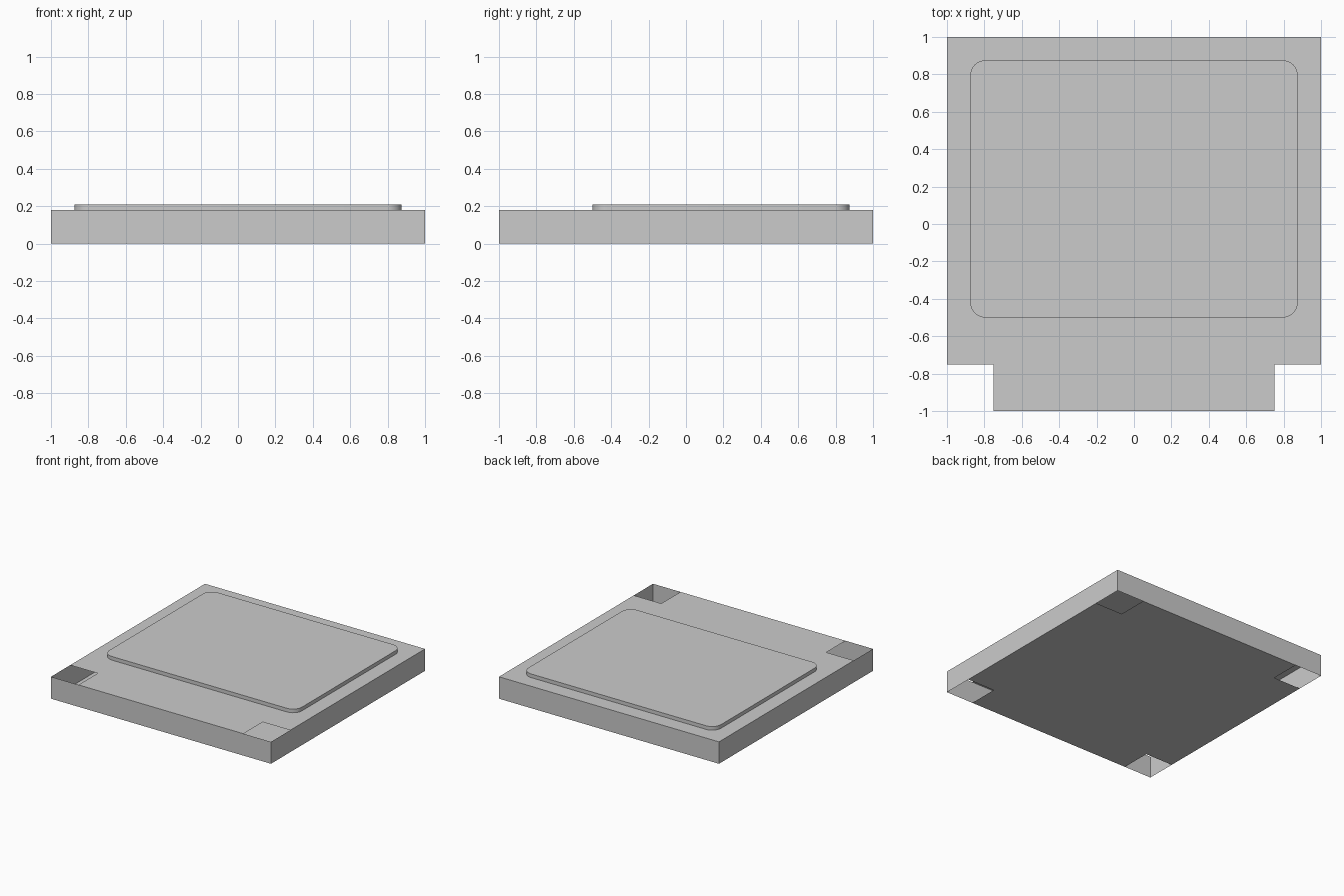
import bpy, bmesh
from math import sin, cos, pi

if "Cube" in bpy.data.objects:
    bpy.data.objects.remove(bpy.data.objects["Cube"])

H, PAD_TOP = 0.18, 0.21      # tray top and raised panel top
N = 0.75                     # inner edge of the corner cut-outs


def make_object(name, bm):
    mesh = bpy.data.meshes.new(name)
    bm.to_mesh(mesh)
    bm.free()
    obj = bpy.data.objects.new(name, mesh)
    bpy.context.collection.objects.link(obj)
    return obj


def face(bm, points):
    return bm.faces.new([bm.verts.new(p) for p in points])


def sheet(name, outline, z, up=True):
    bm = bmesh.new()
    f = face(bm, [(x, y, z) for x, y in outline])
    f.normal_update()
    if (f.normal.z > 0) != up:
        f.normal_flip()
    return make_object(name, bm)


# Thin outer walls of the hollow tray
bm = bmesh.new()
corners = [(-1, -1), (1, -1), (1, 1), (-1, 1)]
for a, b in zip(corners, corners[1:] + corners[:1]):
    face(bm, [(*a, 0), (*b, 0), (*b, H), (*a, H)])
bmesh.ops.remove_doubles(bm, verts=bm.verts, dist=1e-5)
make_object("side_walls", bm)

# Top sheet: open at the two front corners
sheet("top_sheet", [(-N, -1), (N, -1), (N, -N), (1, -N),
                    (1, 1), (-1, 1), (-1, -N), (-N, -N)], H)

# Bottom sheet: open at all four corners
sheet("bottom_sheet", [(-N, -1), (N, -1), (N, -N), (1, -N), (1, N), (N, N),
                       (N, 1), (-N, 1), (-N, N), (-1, N), (-1, -N), (-N, -N)],
      0, up=False)

# Raised panel with rounded corners
R, SEG = 0.08, 8
X, Y0, Y1 = 0.875, -0.5, 0.875
outline = []
for i, (cx, cy) in enumerate([(X - R, Y1 - R), (R - X, Y1 - R),
                              (R - X, Y0 + R), (X - R, Y0 + R)]):
    for k in range(SEG + 1):
        t = (i + k / SEG) * pi / 2
        outline.append((cx + R * cos(t), cy + R * sin(t)))
bm = bmesh.new()
low = [bm.verts.new((x, y, H)) for x, y in outline]
high = [bm.verts.new((x, y, PAD_TOP)) for x, y in outline]
bm.faces.new(high)
for i in range(len(low)):
    j = (i + 1) % len(low)
    bm.faces.new((low[i], low[j], high[j], high[i]))
panel = make_object("raised_panel", bm)
bpy.context.view_layer.objects.active = panel
panel.select_set(True)
bpy.ops.object.shade_smooth_by_angle()
